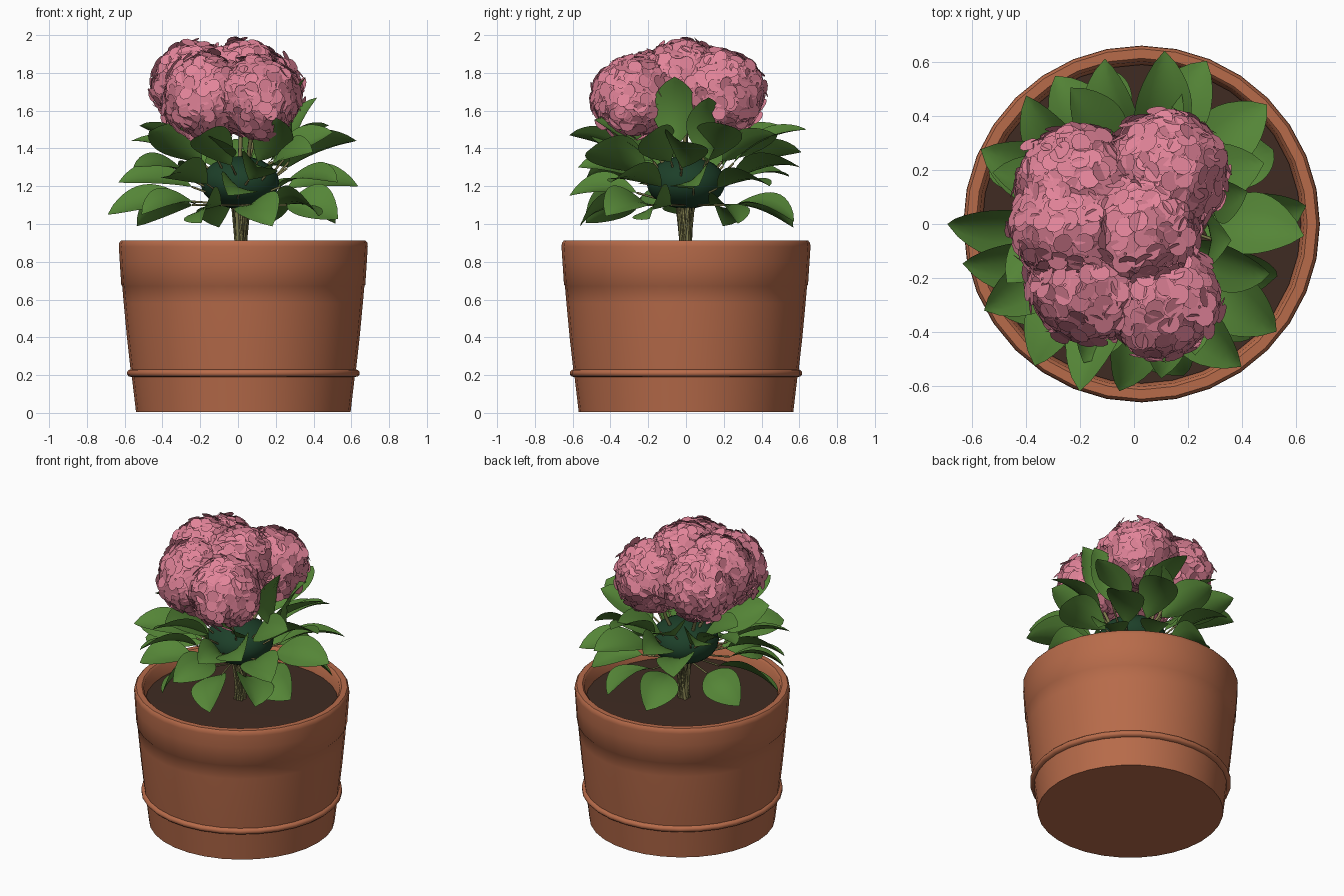
import bpy, bmesh, math, random
from mathutils import Vector, Matrix

random.seed(7)
rnd = random.uniform

if "Cube" in bpy.data.objects:
    bpy.data.objects.remove(bpy.data.objects["Cube"], do_unlink=True)


def material(name, r, g, b):
    m = bpy.data.materials.new(name)
    m.use_nodes = True
    m.diffuse_color = (r, g, b, 1)
    m.node_tree.nodes["Principled BSDF"].inputs["Base Color"].default_value = (r, g, b, 1)
    return m


TERRACOTTA = material("terracotta", 0.475, 0.147, 0.068)
SOIL = material("dark soil", 0.05, 0.024, 0.016)
LEAF = material("leaf green", 0.09, 0.235, 0.038)
DEEP = material("deep green", 0.012, 0.05, 0.022)
STEM = material("olive stem", 0.2, 0.19, 0.07)
PINK = material("petal pink", 0.76, 0.23, 0.32)


def finish(bm, name, mat, smooth=None):
    """Turn a bmesh into an object with one material."""
    mesh = bpy.data.meshes.new(name)
    bm.to_mesh(mesh)
    bm.free()
    mesh.materials.append(mat)
    obj = bpy.data.objects.new(name, mesh)
    bpy.context.collection.objects.link(obj)
    if smooth:
        bpy.ops.object.select_all(action='DESELECT')
        obj.select_set(True)
        bpy.context.view_layer.objects.active = obj
        bpy.ops.object.shade_smooth_by_angle(angle=math.radians(smooth))
    return obj


def lathe(name, profile, mat, sides=32):
    """Revolve (radius, height) points around the vertical axis."""
    bm = bmesh.new()
    rings = []
    for r, z in profile:
        rings.append([bm.verts.new((r * math.cos(a), r * math.sin(a), z))
                      for a in (math.tau * i / sides for i in range(sides))])
    for low, high in zip(rings, rings[1:]):
        for i in range(sides):
            j = (i + 1) % sides
            bm.faces.new((low[i], low[j], high[j], high[i]))
    bmesh.ops.remove_doubles(bm, verts=bm.verts, dist=0.0001)
    bmesh.ops.recalc_face_normals(bm, faces=bm.faces)
    obj = finish(bm, name, mat, 45)
    obj.location.x = 0.028
    return obj


# Pot with foot ring, collar line and rounded rim
lathe("pot", [(0, 0.005), (0.568, 0.005), (0.59, 0.19),
              (0.606, 0.193), (0.615, 0.203), (0.615, 0.217), (0.606, 0.227),
              (0.597, 0.23), (0.616, 0.4), (0.633, 0.58), (0.641, 0.672),
              (0.646, 0.678), (0.654, 0.8), (0.659, 0.88), (0.657, 0.9),
              (0.647, 0.912), (0.612, 0.912), (0.6, 0.9), (0.587, 0.78),
              (0, 0.78)], TERRACOTTA)
lathe("soil", [(0, 0.79), (0.589, 0.79), (0.589, 0.82), (0, 0.825)], SOIL)


# Leaves, each a cupped broad sheet arching from base to tip
leaf_bm = bmesh.new()
leaf_bases = []


def add_leaf(base, tip, width, roll=0.0, bow=0.04, rows=12):
    base, tip = Vector(base), Vector(tip)
    axis = (tip - base).normalized()
    turn = Matrix.Rotation(roll, 3, axis)
    side = turn @ axis.cross(Vector((0, 0, 1))).normalized()
    up = side.cross(axis)
    grid = []
    for i in range(rows + 1):
        t = i / rows
        half = width * max(0.0, math.sin(math.pi * t ** 1.05)) ** 0.75
        mid = base.lerp(tip, t) + up * bow * 4 * t * (1 - t)
        grid.append([leaf_bm.verts.new(mid + side * half * s + up * half * 0.3 * abs(s) ** 1.5)
                     for s in (-1, -0.5, 0, 0.5, 1)])
    for a, b in zip(grid, grid[1:]):
        for k in range(4):
            leaf_bm.faces.new((a[k], a[k + 1], b[k + 1], b[k]))
    leaf_bases.append(base)


def radial_leaf(angle, radius, tip_z, base_r, base_z, bow):
    a = math.radians(angle)
    b = a + rnd(-0.2, 0.2)
    add_leaf((base_r * math.cos(b), base_r * math.sin(b), base_z),
             (radius * math.cos(a), radius * math.sin(a), tip_z),
             rnd(0.105, 0.13), rnd(0.2, 0.85) * random.choice((-1, 1)), bow)


# Outer leaves: angle, tip radius, tip height
for angle, radius, z in [
        (180, 0.69, 1.05), (193, 0.65, 1.22), (154, 0.63, 1.44), (130, 0.62, 1.46),
        (118, 0.62, 1.25), (100, 0.62, 1.38), (80, 0.65, 1.5), (66, 0.66, 1.3),
        (42, 0.66, 1.2), (6, 0.64, 1.2), (-4, 0.63, 1.44), (-37, 0.66, 1.22),
        (-53, 0.66, 1.38), (-80, 0.58, 1.3), (-95, 0.62, 1.15), (-108, 0.65, 1.47),
        (-125, 0.64, 1.25), (-150, 0.64, 1.3)]:
    radial_leaf(angle, radius, z, 0.26, 1.12 + (z - 1.05) * 0.45, 0.045)

# Drooping lower leaves
for angle in (-20, -45, -72, -110, 212, 160, 100, 72, 28):
    radial_leaf(angle, rnd(0.56, 0.62), rnd(0.97, 1.05), 0.27, 1.1, 0.05)

# Inner leaves around the flower heads
for angle in range(70, 430, 45):
    radial_leaf(angle, rnd(0.48, 0.56), rnd(1.46, 1.56), 0.2, 1.33, 0.02)
add_leaf((0.3, -0.06, 1.41), (0.36, -0.06, 1.78), 0.12)
add_leaf((0.28, 0.12, 1.34), (0.42, 0.12, 1.67), 0.1, 0.4)
bmesh.ops.remove_doubles(leaf_bm, verts=leaf_bm.verts, dist=0.0005)
finish(leaf_bm, "leaves", LEAF, 60)

# Dark mass of foliage at the heart of the plant
bm = bmesh.new()
bmesh.ops.create_icosphere(bm, subdivisions=3, radius=1,
                           matrix=Matrix.LocRotScale((0.01, 0, 1.22), None, (0.21, 0.21, 0.14)))
finish(bm, "foliage_core", DEEP, 60)


# Flower heads: a core covered in four-petalled florets
def flower_head(name, centre, radius, florets=105):
    bm = bmesh.new()
    bmesh.ops.create_icosphere(bm, subdivisions=2, radius=radius * 0.84,
                               matrix=Matrix.Translation(centre))
    for i in range(florets):
        h = 1 - 2 * (i + 0.5) / florets
        a = i * math.pi * (3 - math.sqrt(5))
        flat = math.sqrt(1 - h * h)
        normal = Vector((flat * math.cos(a), flat * math.sin(a), h))
        jitter = Vector((rnd(-1, 1), rnd(-1, 1), rnd(-1, 1))) * 0.2
        facing = (normal + jitter).to_track_quat('Z', 'Y').to_matrix().to_4x4()
        place = Matrix.Translation(centre + normal * radius * rnd(0.93, 1.0)) @ facing
        spin = rnd(0, math.tau)
        for k in range(4):
            turn = (Matrix.Rotation(spin + k * math.pi / 2, 4, 'Z')
                    @ Matrix.Rotation(rnd(-0.15, 0.35), 4, 'Y')
                    @ Matrix.Rotation(rnd(-0.2, 0.2), 4, 'X'))
            ring = []
            for n in range(9):
                p = math.tau * n / 9
                point = Vector((0.04 + 0.038 * math.cos(p), 0.039 * math.sin(p), 0))
                ring.append(bm.verts.new(place @ turn @ point))
            bm.faces.new(ring)
    finish(bm, name, PINK)


heads = {"back_left": (0.12, 0.19, 1.69, 0.225),
         "back_right": (-0.21, 0.14, 1.7, 0.225),
         "right": (-0.23, 0.0, 1.74, 0.225),
         "front_right": (-0.17, -0.21, 1.675, 0.23),
         "front_left": (0.1, -0.275, 1.67, 0.22),
         "middle": (0.02, -0.01, 1.75, 0.225)}
for label, (x, y, z, r) in heads.items():
    flower_head("flower_head_" + label, Vector((x, y, z)), r)


# Stems and leaf stalks
def stalks(name, paths, thickness):
    curve = bpy.data.curves.new(name, 'CURVE')
    curve.dimensions = '3D'
    curve.bevel_depth = thickness
    curve.bevel_resolution = 1
    curve.use_fill_caps = True
    for path in paths:
        spline = curve.splines.new('POLY')
        spline.points.add(len(path) - 1)
        for p, co in zip(spline.points, path):
            p.co = (*co, 1)
    curve.materials.append(STEM)
    bpy.context.collection.objects.link(bpy.data.objects.new(name, curve))


def root(spread, z):
    return (0.015 + rnd(-spread, spread), rnd(-spread, spread), z)


stalks("flower_stems", [[root(0.025, 0.81), root(0.04, 1.1), (x * 0.6, y * 0.6, 1.4), (x, y, z)]
                        for x, y, z, r in heads.values()], 0.011)
stalks("leaf_stalks", [[root(0.03, 0.81), root(0.05, 1.1), tuple(b)]
                       for b in leaf_bases], 0.006)
